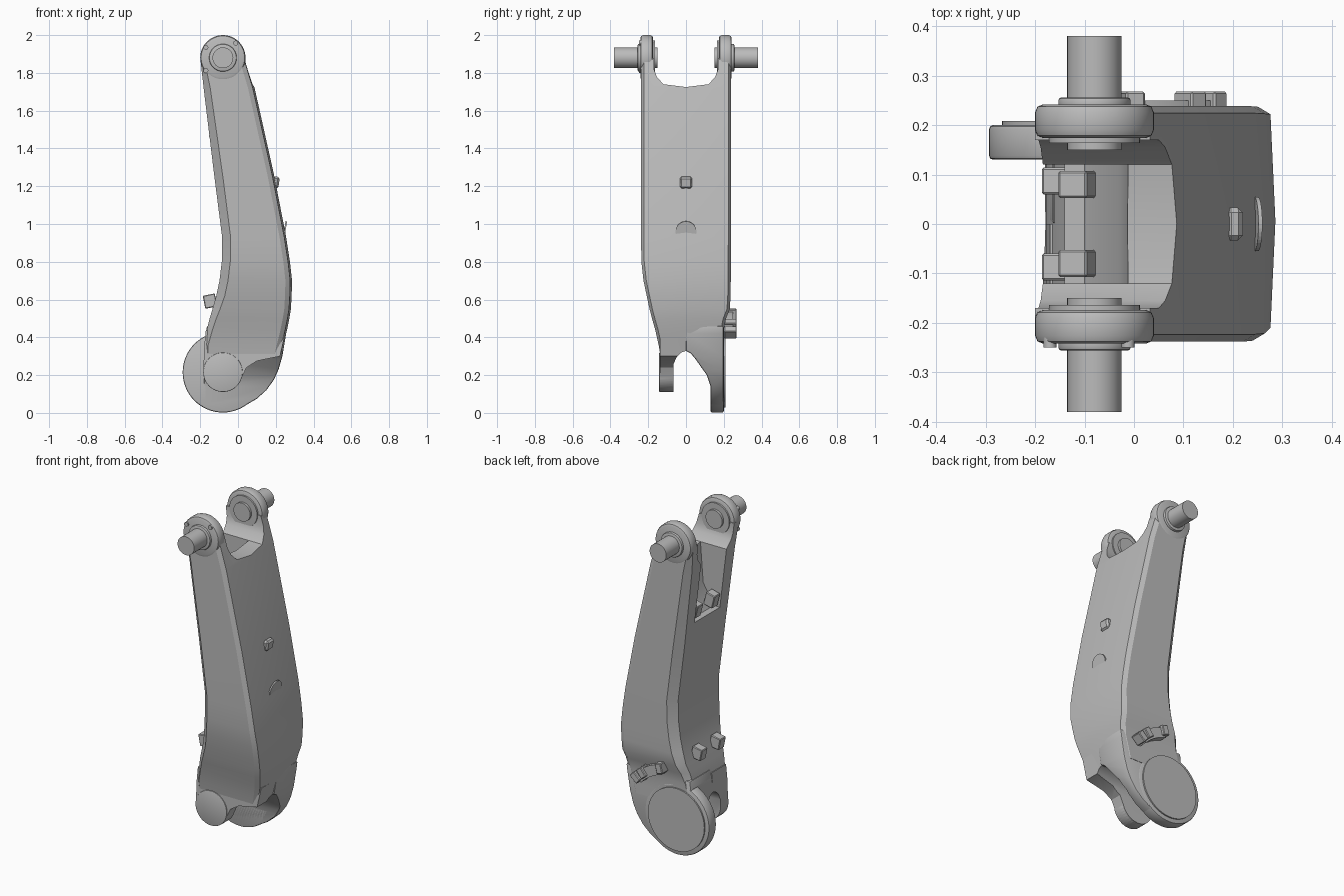
import bpy, bmesh, math
from mathutils import Matrix, Vector

if "Cube" in bpy.data.objects:
    bpy.data.objects.remove(bpy.data.objects["Cube"], do_unlink=True)

grey = bpy.data.materials.new("satin grey")
grey.use_nodes = True
GREY = (0.5, 0.5, 0.5, 1)
grey.diffuse_color = GREY
grey.node_tree.nodes["Principled BSDF"].inputs["Base Color"].default_value = GREY

PIN_X, PIN_Z = -0.08, 1.88      # upper hinge axis
HUB_X, HUB_Z = -0.08, 0.215     # lower hinge axis


def finish(name, bm):
    bmesh.ops.recalc_face_normals(bm, faces=bm.faces)
    mesh = bpy.data.meshes.new(name)
    bm.to_mesh(mesh)
    bm.free()
    mesh.materials.append(grey)
    obj = bpy.data.objects.new(name, mesh)
    bpy.context.collection.objects.link(obj)
    return obj


def activate(obj):
    bpy.ops.object.select_all(action='DESELECT')
    obj.select_set(True)
    bpy.context.view_layer.objects.active = obj


def smooth(obj, angle=28):
    activate(obj)
    bpy.ops.object.shade_smooth_by_angle(angle=math.radians(angle))
    return obj


def bevel(obj, width, segments=2):
    mod = obj.modifiers.new("bevel", 'BEVEL')
    mod.width, mod.segments = width, segments
    mod.limit_method, mod.angle_limit = 'ANGLE', math.radians(40)
    activate(obj)
    bpy.ops.object.modifier_apply(modifier=mod.name)
    return obj


def loft(name, rings):
    bm = bmesh.new()
    loops = [[bm.verts.new(p) for p in ring] for ring in rings]
    for a, b in zip(loops, loops[1:]):
        for i in range(len(a)):
            j = (i + 1) % len(a)
            bm.faces.new((a[i], a[j], b[j], b[i]))
    bm.faces.new(loops[0])
    bm.faces.new(loops[-1])
    return finish(name, bm)


def prism(name, outline, axis, start, end):
    """Extrude an outline along x (outline in y, z) or y (outline in x, z)."""
    def place(p, t):
        return (t, p[0], p[1]) if axis == 'x' else (p[0], t, p[1])
    return loft(name, [[place(p, t) for p in outline] for t in (start, end)])


def arc(cx, cz, r, a0, a1, n):
    steps = [math.radians(a0 + (a1 - a0) * i / n) for i in range(n + 1)]
    return [(cx + r * math.cos(a), cz + r * math.sin(a)) for a in steps]


def disc(name, x, z, r, y0, y1, n=48):
    return prism(name, arc(x, z, r, 0, 360 - 360 / n, n - 1), 'y', y0, y1)


def block(name, centre, size, tilt=0.0, width=0.004):
    bm = bmesh.new()
    bmesh.ops.create_cube(bm, size=1)
    bm.transform(Matrix.Translation(Vector(centre)) @ Matrix.Rotation(tilt, 4, 'Y')
                 @ Matrix.Diagonal((*size, 1)))
    return bevel(finish(name, bm), width, 1)


def cut(obj, cutters):
    for cutter in cutters:
        mod = obj.modifiers.new("cut", 'BOOLEAN')
        mod.operation, mod.solver, mod.object = 'DIFFERENCE', 'EXACT', cutter
        activate(obj)
        bpy.ops.object.modifier_apply(modifier=mod.name)
    return obj


# Cutters: fork slot at the top, rear pocket, arch between the lower forks
slot = prism("slot_cutter", [(-.17, 2.1), (-.17, 1.82), (-.155, 1.78), (-.12, 1.74), (0, 1.725),
                             (.12, 1.74), (.155, 1.78), (.17, 1.82), (.17, 2.1)], 'x', -.5, .5)
pocket = prism("pocket_cutter", [(-.4, 1.38), (-.1, 1.38), (-.03, 1.5), (0, 1.9), (-.4, 1.9)],
               'y', -.12, .12)
arch = prism("arch_cutter", [(-.065, -.1), (-.065, .26), (-.05, .295), (-.025, .32), (0, .328),
                             (.025, .315), (.05, .285), (.11, .2), (.13, .14), (.13, -.1)],
             'x', -.5, .5)


# Main arm body: lofted chamfered sections, crowned on the +x face
def section(z, x0, x1, y0, y1, c):
    e = x1 - .01
    return [(x0, y0 + c, z), (x0 + c, y0, z), (x1 - .035, y0, z), (e, y0 + .015, z),
            (x1, (y0 + y1) / 2, z), (e, y1 - .015, z), (x1 - .035, y1, z),
            (x0 + c, y1, z), (x0, y1 - c, z)]


stations = [
    (.30, -.18, .225, -.135, .20, .02), (.36, -.178, .24, -.145, .20, .02),
    (.44, -.165, .26, -.163, .20, .03), (.50, -.15, .272, -.18, .212, .035),
    (.55, -.135, .28, -.193, .232, .04), (.62, -.115, .284, -.208, .236, .045),
    (.70, -.098, .286, -.225, .237, .045), (.80, -.086, .275, -.236, .238, .045),
    (.93, -.084, .255, -.238, .239, .045), (1.25, -.125, .193, -.238, .239, .045),
    (1.72, -.182, .088, -.238, .239, .035), (1.88, -.2, .04, -.238, .239, .02),
]
body = loft("arm_body", [section(*s) for s in stations])
smooth(cut(body, [slot, pocket, arch]))

# Lower forks: narrow one on the front, broad one behind
front_outline = [(-.17, .44), (-.178, .36)] + arc(HUB_X, HUB_Z, .104, 180, 345, 18) \
    + [(.045, .24), (.1, .275), (.222, .3), (.25, .42)]
smooth(cut(prism("front_lower_fork", front_outline, 'y', -.137, .0), [arch]))
back_outline = [(-.165, .46), (-.18, .3), (-.18, .04), (-.08, .006), (-.02, .015), (.04, .04),
                (.1, .075), (.15, .12), (.19, .175), (.215, .23), (.235, .3), (.255, .42), (.26, .46)]
smooth(bevel(cut(prism("back_lower_fork", back_outline, 'y', .0, .198), [arch]), .008))

# Lower hub discs
smooth(bevel(disc("back_hub", HUB_X, HUB_Z, .213, .13, .2, 64), .008))
smooth(disc("back_hub_cap", HUB_X, HUB_Z, .187, .19, .208, 64))
smooth(bevel(disc("front_hub_cap", HUB_X, HUB_Z, .104, -.142, -.07), .003))

# Upper lugs, collars and pins, mirrored front to back
for side, name in ((-1, "front"), (1, "back")):
    lug = disc(name + "_lug", PIN_X, PIN_Z, .12, side * .174, side * .242)
    smooth(bevel(lug, .016))
    smooth(disc(name + "_lug_inner_pad", PIN_X, PIN_Z, .092, side * .164, side * .18))
    smooth(bevel(disc(name + "_collar", PIN_X, PIN_Z, .073, side * .23, side * .256), .006))
    smooth(disc(name + "_pin", PIN_X, PIN_Z, .055, side * .15, side * .38))

    # Rear stop blocks and the pair of ledges inside the pocket
    block(name + "_stop_block", (-.148, side * .087, .592), (.065, .055, .07), -.2)
    block(name + "_pocket_block", (-.115, side * .08, 1.44), (.06, .055, .08), -.25)

# Lug screws on the front
for i, (x, z) in enumerate([(-.17, 1.935), (-.012, 1.958), (-.17, 1.812)]):
    smooth(disc(f"lug_screw_{i + 1}", x, z, .013, -.25, -.21, 16))

# Button and round cover on the +x face
block("face_button", (.2, 0, 1.22), (.035, .066, .062), .14, .01)
cover = disc("face_cover", 0, 0, .055, -.004, .004, 40)
cover.matrix_world = Matrix.Translation((.247, 0, .96)) @ Matrix.Rotation(.16, 4, 'Y') \
    @ Matrix.Rotation(math.pi / 2, 4, 'Z')

# Curved bracket above the back hub, with end blocks
band = arc(HUB_X, HUB_Z, .335, 42, 76, 10) + arc(HUB_X, HUB_Z, .275, 76, 42, 10)
smooth(prism("curved_bracket", band, 'y', .19, .25))
for label, angle in (("lower", 42), ("middle", 52), ("upper", 76)):
    a = math.radians(angle)
    block(label + "_bracket_block", (HUB_X + .315 * math.cos(a), .235, HUB_Z + .315 * math.sin(a)),
          (.06, .065, .04), -a)

for cutter in (slot, pocket, arch):
    bpy.data.objects.remove(cutter, do_unlink=True)
